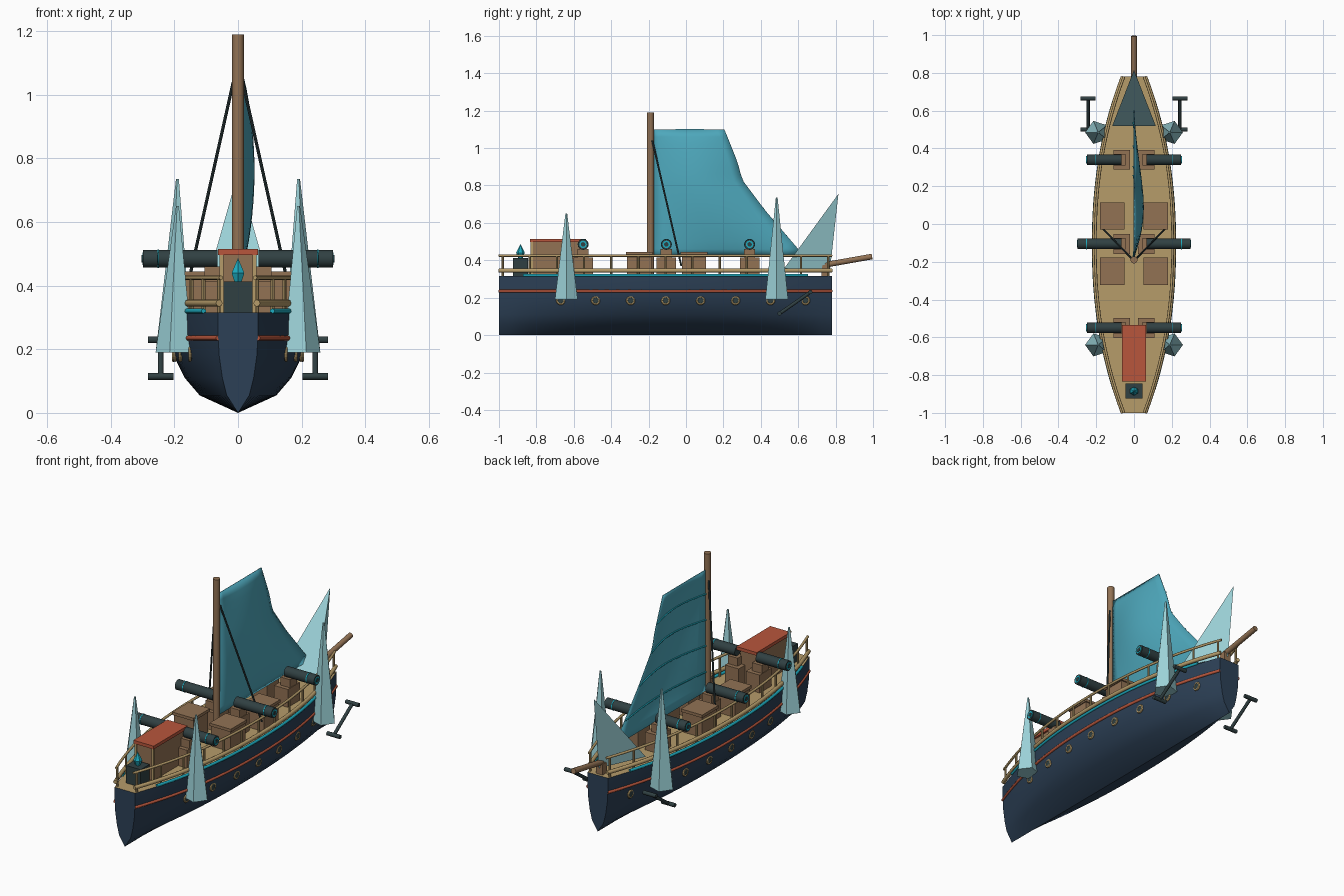
import bpy, bmesh, math
from mathutils import Vector

if "Cube" in bpy.data.objects:
    bpy.data.objects.remove(bpy.data.objects["Cube"])


def material(name, r, g, b):
    m = bpy.data.materials.new(name)
    col = [((c / 255 + 0.055) / 1.055) ** 2.4 for c in (r, g, b)] + [1]
    m.use_nodes = True
    m.diffuse_color = col
    m.node_tree.nodes["Principled BSDF"].inputs["Base Color"].default_value = col
    return m


NAVY = material("navy hull", 44, 64, 86)
TAN = material("tan timber", 182, 156, 106)
BROWN = material("brown wood", 146, 114, 84)
RED = material("red paint", 184, 86, 60)
IRON = material("dark iron", 48, 64, 66)
TEAL = material("bright teal", 30, 172, 192)
ICE = material("pale crystal", 156, 210, 216)
SAIL = material("sail cloth", 78, 168, 188)


def finish(name, bm, *mats, smooth=False):
    bmesh.ops.recalc_face_normals(bm, faces=bm.faces)
    me = bpy.data.meshes.new(name)
    bm.to_mesh(me)
    bm.free()
    ob = bpy.data.objects.new(name, me)
    bpy.context.collection.objects.link(ob)
    for m in mats:
        me.materials.append(m)
    if smooth:
        bpy.ops.object.select_all(action='DESELECT')
        ob.select_set(True)
        bpy.context.view_layer.objects.active = ob
        bpy.ops.object.shade_smooth_by_angle(angle=math.radians(40))
    return ob


def box(name, mat, center, size):
    bm = bmesh.new()
    bmesh.ops.create_cube(bm, size=1)
    for v in bm.verts:
        v.co = Vector(center) + v.co * Vector(size)
    return finish(name, bm, mat)


def rod(name, mat, a, b, r1, r2=None, sides=12):
    a, b = Vector(a), Vector(b)
    bm = bmesh.new()
    bmesh.ops.create_cone(bm, cap_ends=True, segments=sides, radius1=r1,
                          radius2=r1 if r2 is None else r2, depth=(b - a).length)
    turn = (b - a).to_track_quat('Z', 'Y')
    for v in bm.verts:
        v.co = (a + b) / 2 + turn @ v.co
    return finish(name, bm, mat, smooth=sides > 6)


def tube(name, mat, points, radius):
    cu = bpy.data.curves.new(name, 'CURVE')
    cu.dimensions = '3D'
    cu.bevel_depth, cu.bevel_resolution, cu.use_fill_caps = radius, 2, True
    sp = cu.splines.new('POLY')
    sp.points.add(len(points) - 1)
    for p, q in zip(sp.points, points):
        p.co = (*q, 1)
    ob = bpy.data.objects.new(name, cu)
    bpy.context.collection.objects.link(ob)
    cu.materials.append(mat)


def lerp_table(table, x):
    for (x0, y0), (x1, y1) in zip(table, table[1:]):
        if x <= x1:
            return y0 + (y1 - y0) * (x - x0) / (x1 - x0)
    return table[-1][1]


# Hull: one section scaled along the length
BOW, STERN = 0.78, -1.0
SECTION = [(0, 0), (0.055, 0.56), (0.11, 0.78), (0.18, 0.94), (0.25, 1), (0.315, 1)]


def beam(y):
    t = abs((y + 0.11) / 0.89)
    return 0.063 + 0.152 * (1 - t ** 2.2)


def along(y0, y1, n):
    return [y0 + (y1 - y0) * i / n for i in range(n + 1)]


bm = bmesh.new()
rings = []
for y in along(STERN, BOW, 32):
    half = [(f * beam(y), z) for z, f in SECTION]
    pts = [(-x, z) for x, z in reversed(half[1:])] + half
    rings.append([bm.verts.new((x, y, z)) for x, z in pts])
for a, b in zip(rings, rings[1:]):
    for i in range(len(a)):
        j = (i + 1) % len(a)
        f = bm.faces.new((a[i], a[j], b[j], b[i]))
        f.material_index = int(j == 0)
bm.faces.new(rings[0])
bm.faces.new(rings[-1])
finish("hull", bm, NAVY, TAN, smooth=True)


def hull_line(name, mat, s, y0, y1, z, radius, out=0.0):
    f = lerp_table(SECTION, z)
    tube(name, mat, [(s * (f * beam(y) + out), y, z) for y in along(y0, y1, 28)], radius)


PORTS = [-0.67 + 0.187 * i for i in range(8)]
for s, side in ((1, "left"), (-1, "right")):
    # Painted lines and railing
    hull_line(side + "_red_stripe", RED, s, STERN, BOW, 0.235, 0.008)
    hull_line(side + "_teal_trim", TEAL, s, -0.87, 0.65, 0.32, 0.008)
    hull_line(side + "_cap_rail", TAN, s, STERN, BOW, 0.345, 0.011, -0.004)
    hull_line(side + "_top_rail", TAN, s, STERN, BOW, 0.425, 0.007, -0.01)
    for y in along(STERN + 0.02, BOW - 0.02, 12):
        x = s * (beam(y) - 0.01)
        rod(side + "_rail_post", TAN, (x, y, 0.31), (x, y, 0.425), 0.006, sides=8)

    # Portholes
    for y in PORTS:
        x = beam(y) * lerp_table(SECTION, 0.185)
        bpy.ops.mesh.primitive_torus_add(major_radius=0.019, minor_radius=0.006,
                                         major_segments=16, minor_segments=6,
                                         location=(s * x, y, 0.185),
                                         rotation=(0, math.pi / 2, 0))
        ring = bpy.context.object
        ring.name = side + "_porthole_ring"
        ring.data.materials.append(TAN)
        rod(side + "_porthole_glass", IRON, (s * (x - 0.02), y, 0.185),
            (s * (x + 0.004), y, 0.185), 0.017)

    # Cannons on stepped carriages
    for y, reach in ((-0.55, 0.25), (-0.105, 0.298), (0.34, 0.25)):
        box(side + "_carriage_base", BROWN, (s * 0.065, y, 0.365), (0.085, 0.105, 0.1))
        box(side + "_carriage_top", BROWN, (s * 0.075, y, 0.435), (0.06, 0.06, 0.05))
        rod(side + "_cannon", IRON, (s * 0.065, y, 0.485), (s * reach, y, 0.485), 0.028, sides=16)
        rod(side + "_cannon_band", TEAL, (s * (reach - 0.05), y, 0.485),
            (s * (reach - 0.045), y, 0.485), 0.0295, sides=16)
        rod(side + "_muzzle_glow", TEAL, (s * reach, y, 0.485),
            (s * (reach + 0.003), y, 0.485), 0.02, sides=16)
        rod(side + "_muzzle_bore", IRON, (s * reach, y, 0.485),
            (s * (reach + 0.005), y, 0.485), 0.012, sides=16)

    # Cargo crates
    for y in (-0.25, 0.043):
        box(side + "_crate", BROWN, (s * 0.115, y, 0.37), (0.12, 0.13, 0.12))
        box(side + "_crate_lid", BROWN, (s * 0.115, y, 0.437), (0.132, 0.144, 0.016))

    # Crystal spires
    for y, top in ((-0.64, 0.65), (0.485, 0.735)):
        rod(side + "_spire", ICE, (s * 0.195, y, 0.19), (s * 0.19, y, top), 0.064, 0.005, sides=5)

    # Anchor
    hi, lo = Vector((s * 0.243, 0.665, 0.23)), Vector((s * 0.243, 0.5, 0.115))
    rod(side + "_anchor_shank", IRON, hi, lo, 0.009)
    for end in (hi, lo):
        arm = Vector((0.04, 0, 0))
        rod(side + "_anchor_arm", IRON, end - arm, end + arm, 0.011)

    # Shroud
    rod(side + "_shroud", IRON, (s * 0.015, -0.18, 1.04), (s * 0.165, -0.025, 0.37), 0.005, sides=8)

# Mast and bowsprit
rod("mast", BROWN, (0, -0.19, 0.31), (0, -0.19, 1.19), 0.019)
rod("bowsprit", BROWN, (0, 0.74, 0.375), (0, 0.995, 0.42), 0.015)
box("bowsprit_step", BROWN, (0, 0.745, 0.345), (0.04, 0.04, 0.06))

# Mainsail with a curved trailing edge
LEECH = [(0.42, 0.6), (0.46, 0.6), (0.67, 0.42), (0.83, 0.3), (0.925, 0.275), (1.1, 0.205)]
FOOT, HEAD, LUFF = 0.42, 1.1, -0.178


def sail_point(u, z, off=0.0):
    v = (z - FOOT) / (HEAD - FOOT)
    x = 0.05 * math.sin(math.pi * u) * math.sin(math.pi * v) ** 0.7 if 0 < v < 0.999 else 0
    return (x + off, LUFF + u * (lerp_table(LEECH, z) - LUFF), z)


bm = bmesh.new()
rows = [[bm.verts.new(sail_point(u, z)) for u in along(0, 1, 10)] for z in along(FOOT, HEAD, 17)]
for a, b in zip(rows, rows[1:]):
    for i in range(10):
        bm.faces.new((a[i], a[i + 1], b[i + 1], b[i]))
sail = finish("mainsail", bm, SAIL, smooth=True)
mod = sail.modifiers.new("cloth_thickness", 'SOLIDIFY')
mod.thickness, mod.offset = 0.004, 0
for z in (0.53, 0.675, 0.82, 0.965):
    tube("sail_batten", TEAL, [sail_point(u, z, -0.004) for u in along(0, 1, 10)], 0.004)

# Bow crystal fin
bm = bmesh.new()
a, b, c, d = [bm.verts.new(p) for p in
              ((-0.115, 0.52, 0.35), (0.115, 0.52, 0.35), (0, 0.77, 0.35), (0, 0.815, 0.755))]
for tri in ((a, b, c), (a, b, d), (b, c, d), (c, a, d)):
    bm.faces.new(tri)
finish("bow_crystal", bm, ICE)

# Cabin
box("cabin", BROWN, (0, -0.69, 0.405), (0.105, 0.27, 0.19))
box("cabin_roof", RED, (0, -0.685, 0.506), (0.126, 0.3, 0.018))
for s in (-1, 1):
    box("cabin_corner", TAN, (s * 0.052, -0.825, 0.405), (0.012, 0.012, 0.19))

# Stern brazier with a glowing crystal
box("brazier", IRON, (0, -0.885, 0.363), (0.09, 0.08, 0.1))
rod("glow_crystal_lower", TEAL, (0, -0.885, 0.41), (0, -0.885, 0.44), 0.012, 0.023, sides=6)
rod("glow_crystal_upper", TEAL, (0, -0.885, 0.44), (0, -0.885, 0.487), 0.023, 0, sides=6)
